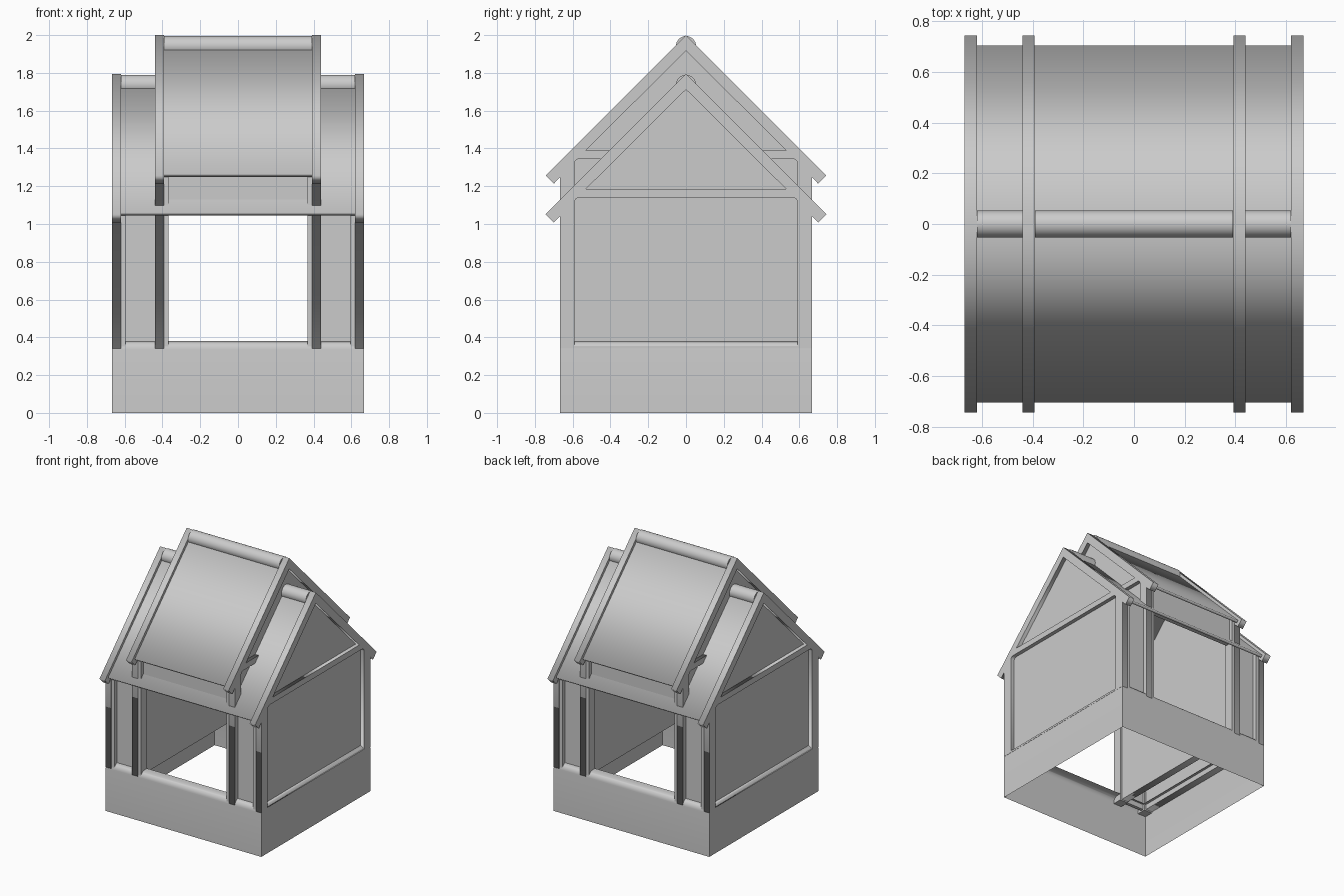
import bpy, bmesh, math
from mathutils import Matrix

if "Cube" in bpy.data.objects:
    bpy.data.objects.remove(bpy.data.objects["Cube"])


def smooth(ob, angle=40):
    bpy.ops.object.select_all(action='DESELECT')
    ob.select_set(True)
    bpy.context.view_layer.objects.active = ob
    bpy.ops.object.shade_smooth_by_angle(angle=math.radians(angle))


def prism(name, loops, x0, x1):
    """Outline in (y, z), with optional holes, extruded from x0 to x1."""
    cu = bpy.data.curves.new(name, 'CURVE')
    cu.dimensions = '2D'
    cu.fill_mode = 'BOTH'
    cu.extrude = abs(x1 - x0) / 2
    for pts in loops:
        sp = cu.splines.new('POLY')
        sp.points.add(len(pts) - 1)
        for p, (y, z) in zip(sp.points, pts):
            p.co = (y, z, 0, 1)
        sp.use_cyclic_u = True
    ob = bpy.data.objects.new(name, cu)
    bpy.context.collection.objects.link(ob)
    ob.matrix_world = Matrix(((0, 0, 1, (x0 + x1) / 2), (1, 0, 0, 0), (0, 1, 0, 0), (0, 0, 0, 1)))
    bpy.ops.object.select_all(action='DESELECT')
    ob.select_set(True)
    bpy.context.view_layer.objects.active = ob
    bpy.ops.object.convert(target='MESH')
    return bpy.context.object


def box(name, x, y, z):
    bm = bmesh.new()
    bmesh.ops.create_cube(bm, size=1)
    for v in bm.verts:
        v.co = [(a + b) / 2 + c * (b - a) for c, (a, b) in zip(v.co, (x, y, z))]
    me = bpy.data.meshes.new(name)
    bm.to_mesh(me)
    bm.free()
    ob = bpy.data.objects.new(name, me)
    bpy.context.collection.objects.link(ob)
    return ob


def span(a, b, s):
    return tuple(sorted((a * s, b * s)))


def mirrored(half):
    """Complete an outline from its +y half."""
    return half + [(-y, z) for y, z in reversed(half) if abs(y) > 1e-6]


def section(name, X, S):
    """One gabled section: half width X, rafter apex height S."""
    tie = S - 0.61
    r = 0.025
    outline = mirrored([(0, S), (0.743, S - 0.743), (0.70, S - 0.787), (0.667, S - 0.753), (0.667, 0.34)])
    triangle = [(0, S - 0.083), (0.53, tie), (-0.53, tie)]
    top = tie - 0.045
    corner = [(0.59 - r + r * math.sin(a), top - r + r * math.cos(a))
              for a in (i * math.pi / 8 for i in range(5))]
    opening = mirrored(corner + [(0.59, 0.355)])
    infill = mirrored([(0, S - 0.05), (0.625, S - 0.675), (0.625, 0.34)])
    for s, side in ((1, "right"), (-1, "left")):
        # gable frame with rafters, and the recessed wall behind it
        prism(f"{name}_gable_frame_{side}", [outline, triangle, opening], *span(X - 0.048, X, s))
        prism(f"{name}_gable_wall_{side}", [infill], *span(X - 0.058, X - 0.03, s))
        # square posts
        for t, end in ((1, "back"), (-1, "front")):
            box(f"{name}_post_{end}_{side}", span(X - 0.073, X - 0.003, s),
                span(0.592, 0.664, t), (0.33, S - 0.70))
    # roof boards
    R = S - 0.03
    roof = [(0, R), (0.705, R - 0.705), (0.69, R - 0.72), (0, R - 0.03)]
    roof += [(-y, z) for y, z in reversed(roof[1:3])]
    prism(f"{name}_roof", [roof], -(X - 0.03), X - 0.03)
    # rounded ridge cap
    cap = [(0.053 * math.cos(a), R - 0.028 + 0.053 * math.sin(a))
           for a in (i * math.tau / 32 for i in range(32))]
    smooth(prism(f"{name}_ridge_cap", [cap], -(X - 0.049), X - 0.049))


section("outer", 0.668, 1.795)
section("inner", 0.44, 2.0)

for t, end in ((1, "back"), (-1, "front")):
    # beam under the raised roof
    box(f"raised_beam_{end}", (-0.40, 0.40), span(0.60, 0.636, t), (1.09, 1.31))
    # narrow wall panels beside the openings
    for s, side in ((1, "right"), (-1, "left")):
        box(f"narrow_wall_{end}_{side}", span(0.43, 0.61, s), span(0.605, 0.63, t), (0.34, 1.12))

# hollow base with a rounded shoulder
bm = bmesh.new()
profile = [(0.667, 0.0), (0.667, 0.335)]
profile += [(0.622 + 0.045 * math.cos(a), 0.335 + 0.045 * math.sin(a))
            for a in (i * math.pi / 12 for i in range(1, 7))]
profile.append((0.59, 0.38))
rings = [[bm.verts.new((sx * d, sy * d, z)) for sx, sy in ((-1, -1), (1, -1), (1, 1), (-1, 1))]
         for d, z in profile]
for a, b in zip(rings, rings[1:]):
    for i in range(4):
        j = (i + 1) % 4
        bm.faces.new((a[i], a[j], b[j], b[i]))
me = bpy.data.meshes.new("base")
bm.to_mesh(me)
bm.free()
base = bpy.data.objects.new("base", me)
bpy.context.collection.objects.link(base)
smooth(base)
